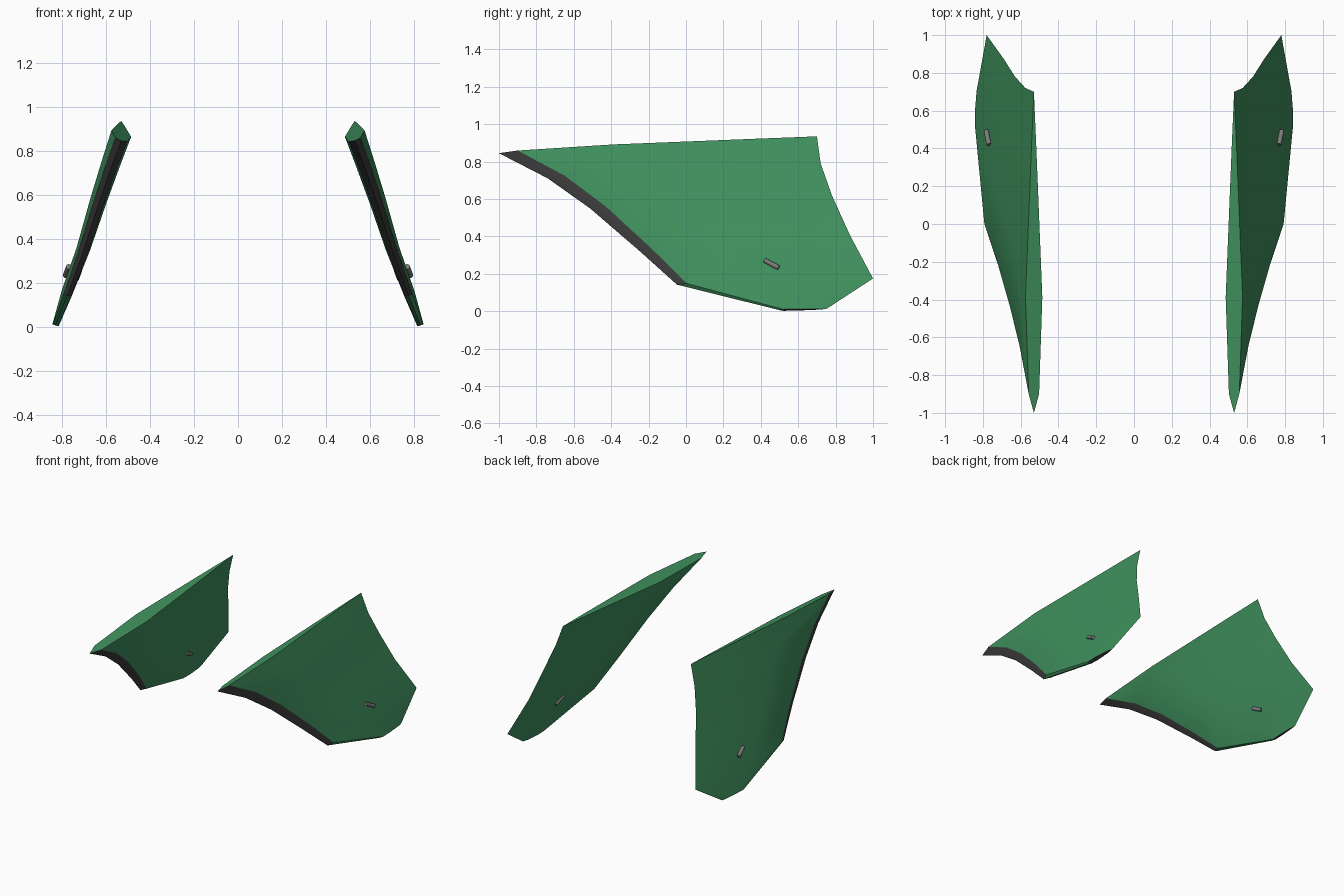
import bpy, bmesh
from mathutils import Vector

if "Cube" in bpy.data.objects:
    bpy.data.objects.remove(bpy.data.objects["Cube"])


def material(name, rgb):
    m = bpy.data.materials.new(name)
    m.diffuse_color = (*rgb, 1)
    m.use_nodes = True
    m.node_tree.nodes["Principled BSDF"].inputs["Base Color"].default_value = m.diffuse_color
    return m


GREEN = material("green_paint", (0.05, 0.28, 0.11))
DARK = material("dark_edge", (0.045, 0.045, 0.045))
GREY = material("grey_metal", (0.2, 0.2, 0.2))

# Span sections, top to bottom:
# leading point, trailing point, edge strip width, half thickness (edge, maximum, aft)
SECTIONS = [
    ((.53, -1.0, .845), (.53, .70, .935), .10, (.029, .047, .014)),
    ((.58, -.74, .711), (.575, .72, .79), .092, (.027, .043, .013)),
    ((.635, -.513, .55), (.63, .78, .62), .082, (.025, .038, .012)),
    ((.71, -.246, .32), (.69, .875, .41), .065, (.022, .031, .010)),
    ((.775, -.048, .142), (.78, 1.0, .175), .05, (.018, .026, .009)),
    ((.83, .50, .006), (.825, .75, .012), .02, (.013, .015, .008)),
]
NORMAL = Vector((.95, 0, .31))   # outward direction of the leaning fin


def smooth(ob):
    bpy.ops.object.select_all(action='DESELECT')
    ob.select_set(True)
    bpy.context.view_layer.objects.active = ob
    bpy.ops.object.shade_smooth_by_angle(angle=.42)


def fin(name, side):
    bm = bmesh.new()
    rings = []
    for lead, trail, strip, halves in SECTIONS:
        a, b = Vector(lead), Vector(trail)
        fracs = (strip / (b.y - a.y), .36, .82)
        outer = [a.lerp(b, f) + NORMAL * h for f, h in zip(fracs, halves)]
        inner = [a.lerp(b, f) - NORMAL * h for f, h in zip(fracs, halves)]
        pts = [a] + outer + [b] + inner[::-1]
        rings.append([bm.verts.new((p.x * side, p.y, p.z)) for p in pts])
    # skin, with dark faces along the leading edge
    for i, (r, q) in enumerate(zip(rings, rings[1:])):
        for k in range(8):
            n = (k + 1) % 8
            f = bm.faces.new((r[k], r[n], q[n], q[k]))
            f.material_index = int(k in (0, 7) and i < 4)
    # top and bottom caps
    for r, mat in ((rings[0], 0), (rings[-1], 1)):
        for ids in ((0, 1, 7), (1, 2, 6, 7), (2, 3, 5, 6), (3, 4, 5)):
            bm.faces.new([r[k] for k in ids]).material_index = mat
    bmesh.ops.recalc_face_normals(bm, faces=bm.faces)
    me = bpy.data.meshes.new(name)
    bm.to_mesh(me)
    bm.free()
    me.materials.append(GREEN)
    me.materials.append(DARK)
    ob = bpy.data.objects.new(name, me)
    bpy.context.collection.objects.link(ob)
    smooth(ob)


def peg(name, side, face):
    # small pin lying along the fin surface
    a = Vector((.744, .42, .265)) + NORMAL * face * .025
    b = Vector((.759, .495, .225)) + NORMAL * face * .025
    a.x *= side
    b.x *= side
    bpy.ops.mesh.primitive_cylinder_add(vertices=16, radius=.013, depth=(b - a).length,
                                        location=(a + b) / 2)
    ob = bpy.context.object
    ob.name = name
    ob.rotation_euler = (b - a).to_track_quat('Z', 'Y').to_euler()
    ob.data.materials.append(GREY)
    smooth(ob)


for side, label in ((1, "right"), (-1, "left")):
    fin(label + "_tail_fin", side)
    peg(label + "_outer_pin", side, 1)
    peg(label + "_inner_pin", side, -1)
